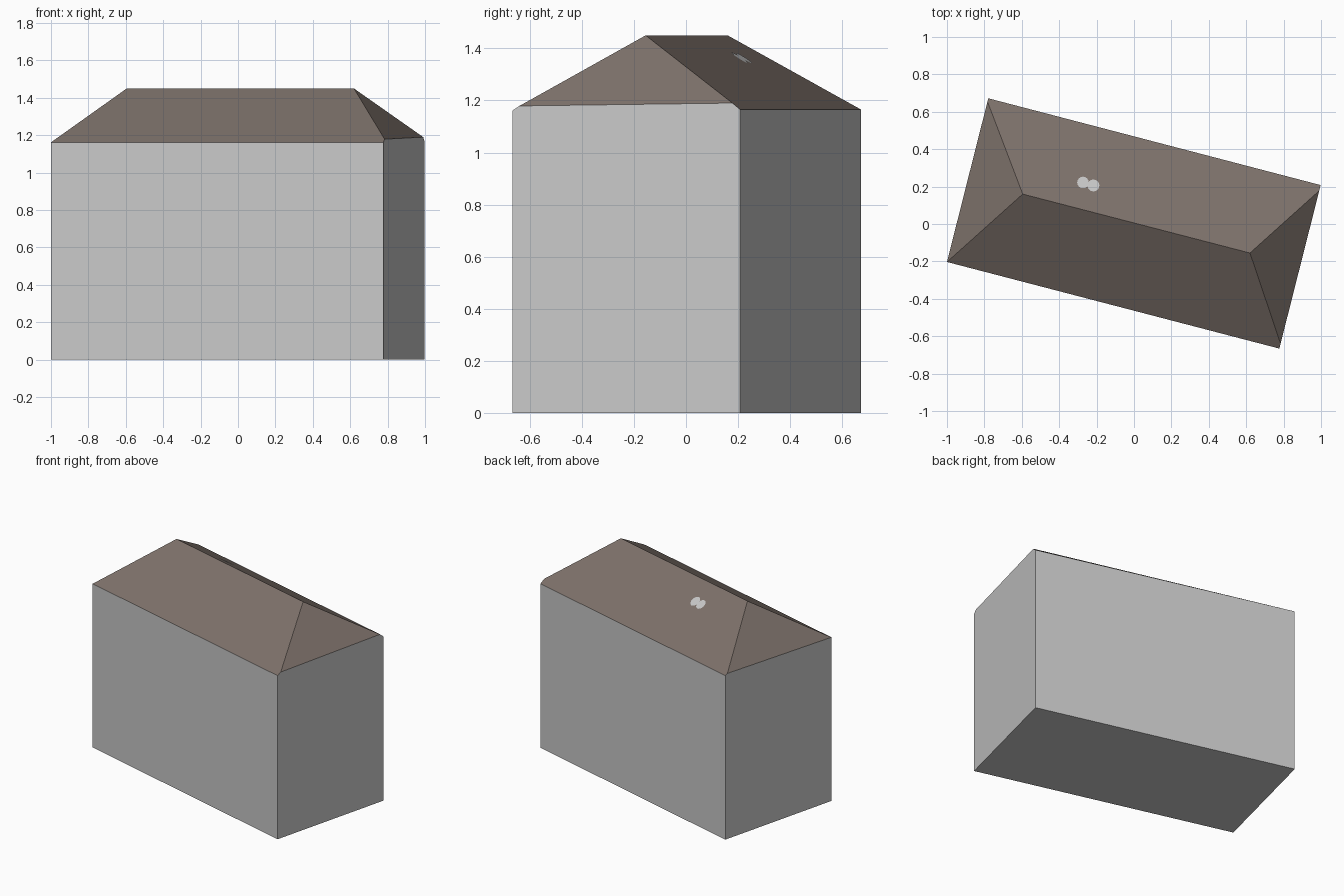
import bpy, bmesh, math
from mathutils import Vector

if "Cube" in bpy.data.objects:
    bpy.data.objects.remove(bpy.data.objects["Cube"])


def material(name, rgb):
    m = bpy.data.materials.new(name)
    m.diffuse_color = (*rgb, 1)
    m.use_nodes = True
    m.node_tree.nodes["Principled BSDF"].inputs["Base Color"].default_value = m.diffuse_color
    return m


GREY = material("light grey", (0.578, 0.578, 0.578))
BROWN = material("roof brown", (0.208, 0.168, 0.147))


def build(name, faces, mat):
    """Make an object from a list of faces, each a list of points."""
    bm = bmesh.new()
    for pts in faces:
        bm.faces.new([bm.verts.new(p) for p in pts])
    bmesh.ops.remove_doubles(bm, verts=bm.verts, dist=1e-5)
    me = bpy.data.meshes.new(name)
    bm.to_mesh(me)
    bm.free()
    me.materials.append(mat)
    ob = bpy.data.objects.new(name, me)
    bpy.context.collection.objects.link(ob)
    return ob


# Eave corners, going round counter-clockwise from the front left
A = Vector((-1.0, -0.203, 1.162))
B = Vector((0.777, -0.666, 1.162))
C = Vector((0.998, 0.208, 1.165))
D = Vector((-0.779, 0.672, 1.165))
# Points where the hips meet the end walls, just inside the corners
B2 = B.lerp(C, 0.03)
B2.z = 1.179
C2 = B.lerp(C, 0.966)
C2.z = 1.19
D2 = D.lerp(A, 0.02)
D2.z = 1.175
# Ridge ends
L = Vector((-0.595, 0.16, 1.45))
R = Vector((0.62, -0.155, 1.45))


def ground(p):
    return Vector((p.x, p.y, 0))


# Walls and floor
a, b, c, d = map(ground, (A, B, C, D))
build("walls", [
    [a, b, B, A],
    [b, c, C, C2, B2, B],
    [c, d, D, C],
    [d, a, A, D2, D],
    [d, c, b, a],
], GREY)

# Hipped roof
build("roof", [
    [A, B, B2, R, L],
    [B2, C2, R],
    [C, D, D2, L, R, C2],
    [D2, A, L],
], BROWN)

# Small pale patch on the back slope: two overlapping discs laid on the plane
n = (C - D).cross(L - D).normalized()
discs = []
for i, (cx, cy, r) in enumerate([(-0.273, 0.222, 0.031), (-0.217, 0.206, 0.032)]):
    ring = []
    for k in range(16):
        t = 2 * math.pi * k / 16
        x, y = cx + r * math.cos(t), cy + r * math.sin(t)
        z = L.z - (n.x * (x - L.x) + n.y * (y - L.y)) / n.z
        ring.append(Vector((x, y, z + 0.003 + 0.0005 * i)))
    discs.append(ring)
build("roof_patch", discs, GREY)
